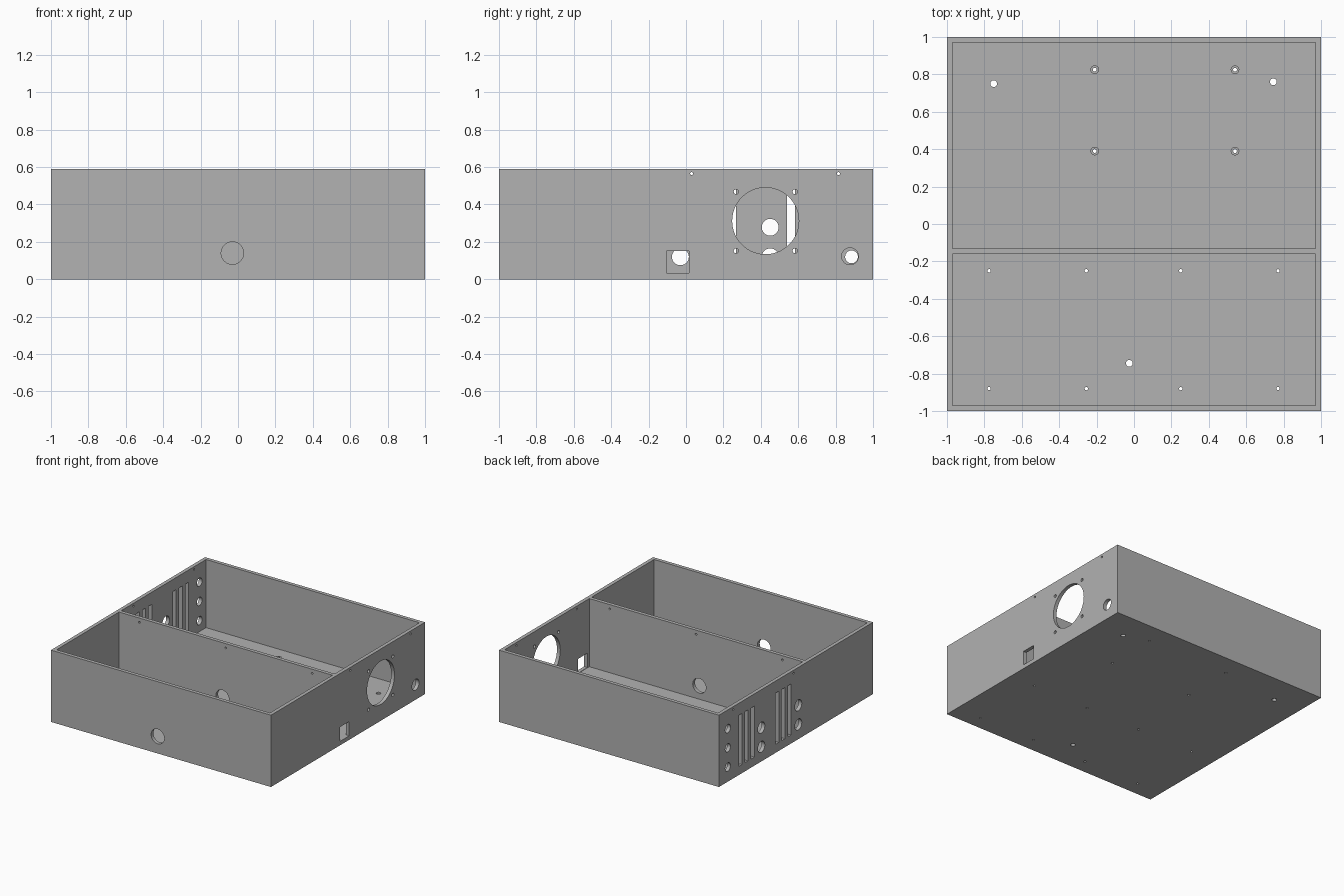
import bpy, bmesh, math
from mathutils import Matrix, Vector

cube = bpy.data.objects.get("Cube")
if cube:
    bpy.data.objects.remove(cube, do_unlink=True)

HEIGHT, WALL = 0.59, 0.03
IN = 1 - WALL
DIV_FRONT, DIV_BACK = -0.16, -0.13

grey = bpy.data.materials.new("plain grey")
grey.use_nodes = True
COLOUR = (0.445, 0.445, 0.445, 1)
grey.diffuse_color = COLOUR
grey.node_tree.nodes["Principled BSDF"].inputs["Base Color"].default_value = COLOUR


def add_box(bm, low, high):
    low, high = Vector(low), Vector(high)
    size = Matrix.Diagonal((*(high - low), 1))
    bmesh.ops.create_cube(bm, size=1, matrix=Matrix.Translation((low + high) / 2) @ size)


def add_rod(bm, centre, axis, radius, depth=0.1, sides=48):
    turn = Vector((0, 0, 1)).rotation_difference(Vector(axis)).to_matrix().to_4x4()
    bmesh.ops.create_cone(bm, cap_ends=True, segments=sides, radius1=radius, radius2=radius,
                          depth=depth, matrix=Matrix.Translation(centre) @ turn)


def make(name, bm):
    mesh = bpy.data.meshes.new(name)
    bm.to_mesh(mesh)
    bm.free()
    mesh.materials.append(grey)
    obj = bpy.data.objects.new(name, mesh)
    bpy.context.collection.objects.link(obj)
    return obj


def select(obj):
    bpy.ops.object.select_all(action="DESELECT")
    obj.select_set(True)
    bpy.context.view_layer.objects.active = obj


def cut(obj, bm):
    cutter = make("cutter", bm)
    cutter.hide_render = True
    mod = obj.modifiers.new("cut", "BOOLEAN")
    mod.operation, mod.solver, mod.object = "DIFFERENCE", "EXACT", cutter
    select(obj)
    bpy.ops.object.modifier_apply(modifier=mod.name)
    bpy.data.objects.remove(cutter, do_unlink=True)


X, Y, Z = (1, 0, 0), (0, 1, 0), (0, 0, 1)
SIDE = 1 - WALL / 2

# Solid block hollowed into two compartments, leaving floor, walls and divider
bm = bmesh.new()
add_box(bm, (-1, -1, 0), (1, 1, HEIGHT))
case = make("enclosure_tray", bm)
bm = bmesh.new()
add_box(bm, (-IN, -IN, WALL), (IN, DIV_FRONT, 1))
add_box(bm, (-IN, DIV_BACK, WALL), (IN, IN, 1))
cut(case, bm)

holes = bmesh.new()

# Fan opening with its four screw holes, cable hole and square socket
add_rod(holes, (SIDE, 0.425, 0.312), X, 0.178, sides=96)
for y in (0.268, 0.583):
    for z in (0.152, 0.468):
        add_rod(holes, (SIDE, y, z), X, 0.013, sides=24)
add_rod(holes, (SIDE, 0.877, 0.123), X, 0.045)
add_box(holes, (0.9, -0.105, 0.033), (1.1, 0.015, 0.15))

# Lid screw holes near the rim
for x in (-SIDE, SIDE):
    for y in (0.03, 0.815):
        add_rod(holes, (x, y, 0.565), X, 0.008, sides=16)
for x in (-0.785, 0, 0.785):
    add_rod(holes, (x, (DIV_FRONT + DIV_BACK) / 2, 0.555), Y, 0.008, sides=16)

# Connector holes and ventilation slots in the opposite side
for y, radius, rows in ((0.885, 0.034, 3), (0.45, 0.045, 2), (-0.03, 0.045, 2)):
    for row in range(rows):
        add_rod(holes, (-SIDE, y, 0.12 + 0.158 * row), X, radius)
for start in (0.085, 0.562):
    for i in range(3):
        y = start + 0.08 * i
        add_box(holes, (-1.1, y - 0.021, 0.07), (-0.9, y + 0.021, 0.49))

# Cable passage through front wall and divider
for y in (-SIDE, (DIV_FRONT + DIV_BACK) / 2):
    add_rod(holes, (-0.03, y, 0.14), Y, 0.06)

# Floor mounting holes
for x, y in ((-0.75, 0.75), (0.745, 0.76), (-0.025, -0.745)):
    add_rod(holes, (x, y, WALL / 2), Z, 0.018, sides=32)
for x in (-0.775, -0.255, 0.25, 0.77):
    for y in (-0.25, -0.88):
        add_rod(holes, (x, y, WALL / 2), Z, 0.009, sides=16)
posts = [(x, y) for x in (-0.21, 0.54) for y in (0.39, 0.825)]
for x, y in posts:
    add_rod(holes, (x, y, WALL / 2), Z, 0.01, sides=24)
cut(case, holes)

# Low hollow standoffs for the circuit board
parts = [case]
for i, (x, y) in enumerate(posts):
    bm = bmesh.new()
    add_rod(bm, (x, y, 0.0375), Z, 0.023, depth=0.016, sides=32)
    post = make(f"board_standoff_{i + 1}", bm)
    bore = bmesh.new()
    add_rod(bore, (x, y, 0.0375), Z, 0.01, sides=24)
    cut(post, bore)
    parts.append(post)

for obj in parts:
    select(obj)
    bpy.ops.object.shade_smooth_by_angle(angle=math.radians(30))
